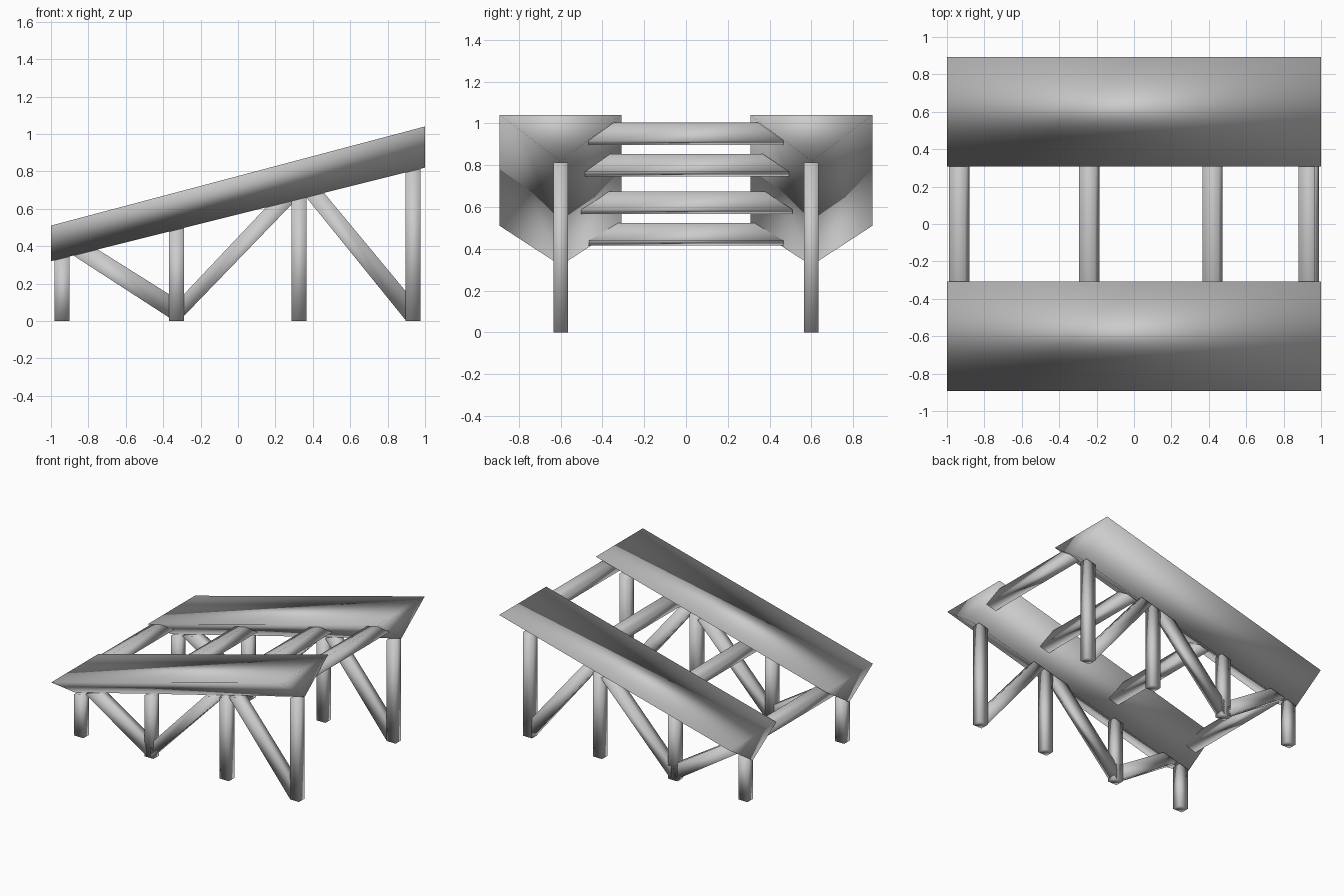
import bpy, math

if "Cube" in bpy.data.objects:
    bpy.data.objects.remove(bpy.data.objects["Cube"])

Y = 0.6          # centre line of each trough
HW = 0.292       # half width of trough
rim = lambda x: 0.775 + 0.265 * x     # trough top height
keel = lambda x: 0.57 + 0.25 * x      # trough bottom edge height


def solid(name, a, b):
    """Closed smooth-shaded prism joining two matching end loops."""
    n = len(a)
    faces = [tuple(range(n)), tuple(range(2 * n - 1, n - 1, -1))]
    faces += [(i, i + n, (i + 1) % n + n, (i + 1) % n) for i in range(n)]
    me = bpy.data.meshes.new(name)
    me.from_pydata(list(a) + list(b), [], faces)
    ob = bpy.data.objects.new(name, me)
    bpy.context.collection.objects.link(ob)
    bpy.context.view_layer.objects.active = ob
    ob.select_set(True)
    bpy.ops.object.mode_set(mode='EDIT')
    bpy.ops.mesh.select_all(action='SELECT')
    bpy.ops.mesh.normals_make_consistent(inside=False)
    bpy.ops.object.mode_set(mode='OBJECT')
    bpy.ops.object.shade_smooth()
    ob.select_set(False)


def bar(name, pts, y, h=0.035):
    """Flat bar: xz outline extruded across y."""
    solid(name, [(x, y - h, z) for x, z in pts], [(x, y + h, z) for x, z in pts])


for side, y in (("front", -Y), ("back", Y)):
    # sloping triangular rail
    ends = [[(x, y - HW, rim(x)), (x, y + HW, rim(x)), (x, y, keel(x))] for x in (-1, 1)]
    solid(side + "_rail", *ends)
    # upright posts
    for i, x in enumerate((-0.94, -0.33, 0.325, 0.935)):
        l, r = x - 0.04, x + 0.04
        bar(f"{side}_post_{i + 1}", [(l, 0), (r, 0), (r, keel(r)), (l, keel(l))], y)
    # diagonal braces (foot low, foot high, top outer, top inner)
    braces = [
        ((-0.34, 0.0), (-0.34, 0.125), -0.75, -0.88),
        ((-0.315, 0.0), (-0.315, 0.115), 0.15, 0.31),
        ((0.90, 0.0), (0.90, 0.155), 0.46, 0.365),
    ]
    for i, (p, q, u, v) in enumerate(braces):
        bar(f"{side}_brace_{i + 1}", [p, q, (u, keel(u)), (v, keel(v))], y)

# cross beams, tilted with the slope and trimmed to the rail sides
tilt = math.atan(0.26)
for i, (cx, cz) in enumerate(((-0.935, 0.47), (-0.24, 0.62), (0.42, 0.80), (0.935, 0.95))):
    loop = []
    for k in range(4):
        a = tilt + math.pi / 4 + k * math.pi / 2
        x, z = cx + 0.063 * math.cos(a), cz + 0.063 * math.sin(a)
        reach = Y - HW + HW * (rim(x) - z) / (rim(x) - keel(x)) + 0.003
        loop.append((x, reach, z))
    solid(f"cross_beam_{i + 1}", [(x, -r, z) for x, r, z in loop], loop)
